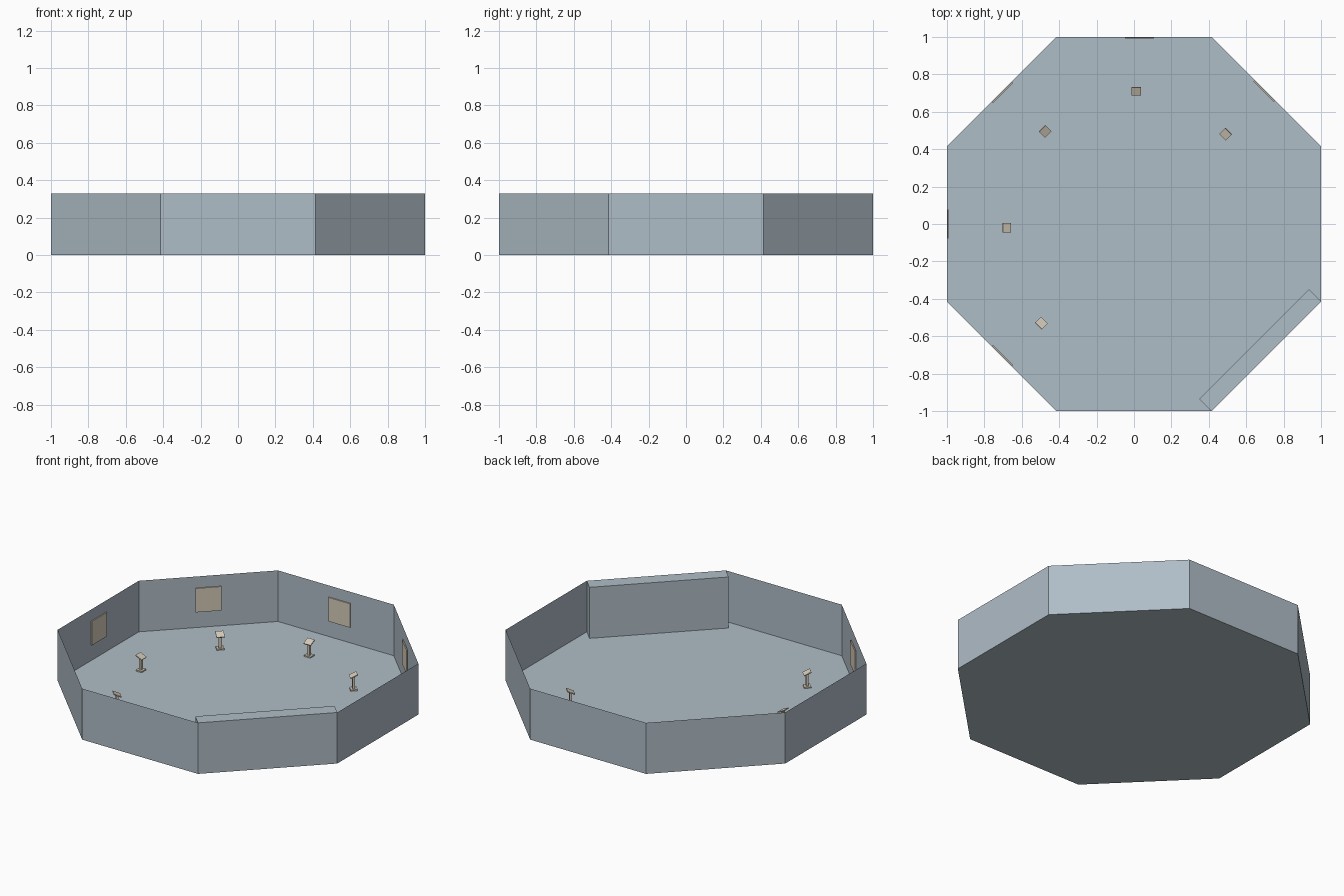
import bpy, bmesh, math
from mathutils import Matrix, Vector

if "Cube" in bpy.data.objects:
    bpy.data.objects.remove(bpy.data.objects["Cube"])

WALL_H = 0.33
CORNER = math.tan(math.pi / 8)          # half the length of one wall


def material(name, rgb):
    m = bpy.data.materials.new(name)
    m.diffuse_color = (*rgb, 1)
    m.use_nodes = True
    m.node_tree.nodes["Principled BSDF"].inputs["Base Color"].default_value = m.diffuse_color
    return m


blue_grey = material("blue grey", (0.43, 0.51, 0.57))
beige = material("beige", (0.67, 0.60, 0.49))


def finish(name, bm, mat):
    me = bpy.data.meshes.new(name)
    bm.to_mesh(me)
    bm.free()
    me.materials.append(mat)
    ob = bpy.data.objects.new(name, me)
    bpy.context.collection.objects.link(ob)
    return ob


def add_box(bm, size, matrix):
    bmesh.ops.create_cube(bm, size=1, matrix=matrix @ Matrix.Diagonal((*size, 1)))


def facing(angle):
    """Local +x points outwards at the given angle."""
    return Matrix.Rotation(math.radians(angle), 4, 'Z')


# Octagonal floor with thin upright walls, open at the top
bm = bmesh.new()
radius = 1 / math.cos(math.pi / 8)
ring = [(radius * math.cos(a), radius * math.sin(a))
        for a in (math.pi / 8 + i * math.pi / 4 for i in range(8))]
low = [bm.verts.new((x, y, 0)) for x, y in ring]
high = [bm.verts.new((x, y, WALL_H)) for x, y in ring]
bm.faces.new(low[::-1])
for i in range(8):
    j = (i + 1) % 8
    bm.faces.new((low[i], low[j], high[j], high[i]))
finish("room_shell", bm, blue_grey)

# Thick block against the front right wall
bm = bmesh.new()
add_box(bm, (0.092, 2 * CORNER, WALL_H),
        facing(-45) @ Matrix.Translation((1 - 0.046, 0, WALL_H / 2)))
finish("entrance_block", bm, blue_grey)

# Wall panels: wall angle, sideways shift along the wall
for n, (angle, shift) in enumerate([(225, 0), (180, 0), (135, 0), (90, -0.03), (45, 0.01)], 1):
    bm = bmesh.new()
    add_box(bm, (0.007, 0.155, 0.155),
            facing(angle) @ Matrix.Translation((0.994, shift, 0.18)))
    finish(f"wall_panel_{n}", bm, beige)

# Reading stands with a top tilted towards the room centre
stands = [(-0.495, -0.53, 225), (-0.68, -0.02, 180), (-0.475, 0.495, 135),
          (0.012, 0.71, 90), (0.49, 0.48, 45)]
for n, (x, y, angle) in enumerate(stands, 1):
    place = Matrix.Translation((x, y, 0)) @ facing(angle)
    bm = bmesh.new()
    add_box(bm, (0.042, 0.046, 0.008), place @ Matrix.Translation((0, 0, 0.005)))
    add_box(bm, (0.014, 0.018, 0.084), place @ Matrix.Translation((0, 0, 0.047)))
    tilt = Matrix.Rotation(math.radians(-25), 4, 'Y')
    add_box(bm, (0.048, 0.05, 0.006), place @ Matrix.Translation((0, 0, 0.093)) @ tilt)
    finish(f"reading_stand_{n}", bm, beige)
